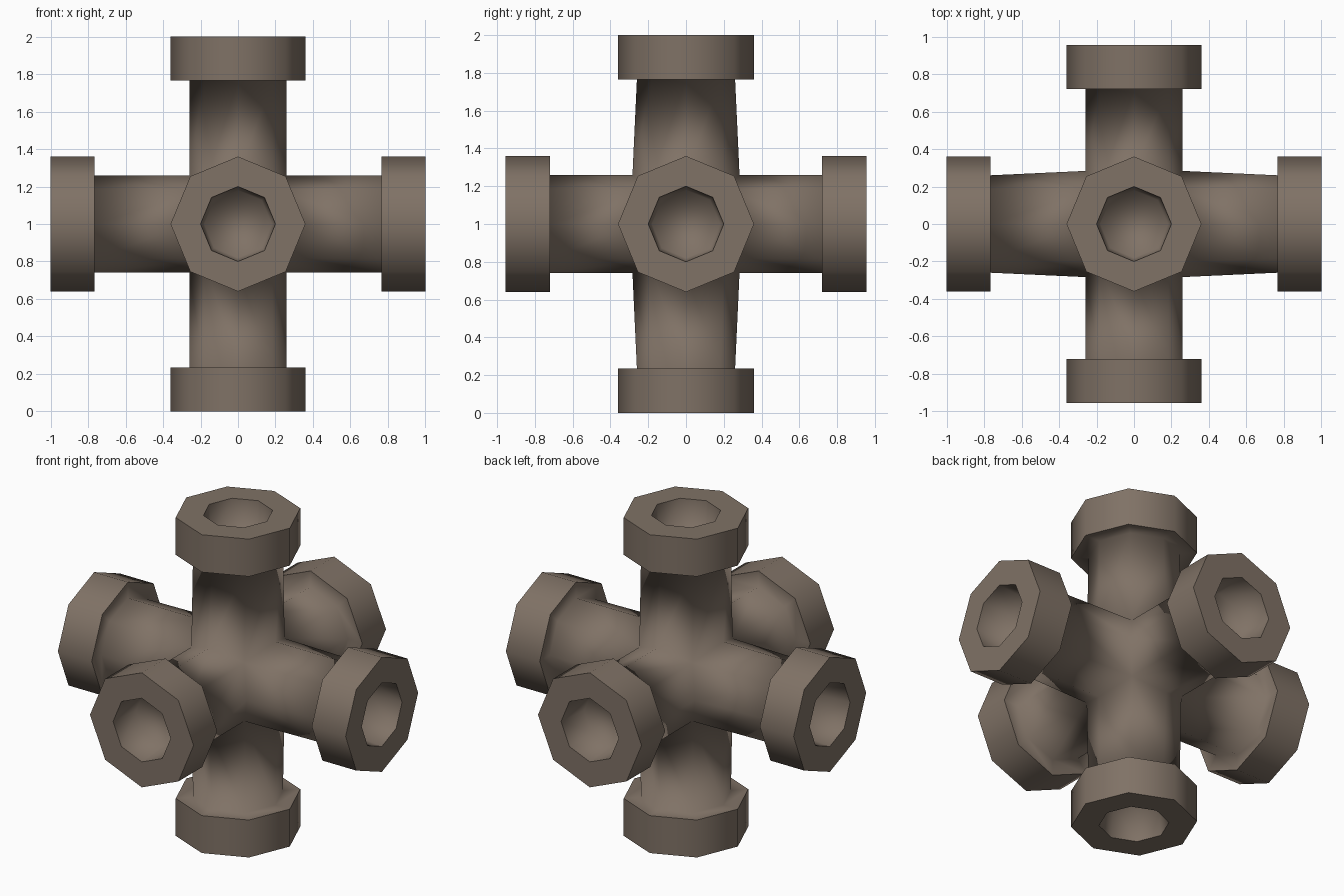
import bpy
import bmesh
from math import cos, sin, pi
from mathutils import Vector

cube = bpy.data.objects.get("Cube")
if cube:
    bpy.data.objects.remove(cube, do_unlink=True)

SIDES = 8
PIPE_R, FLANGE_R, HOLE_R = 0.26, 0.36, 0.2
FLANGE_LEN, HOLE_DEPTH = 0.235, 0.2
HUB_STRETCH = 1.09  # the hub is slightly deeper front to back

stone = bpy.data.materials.new("warm grey brown")
colour = (0.215, 0.168, 0.132, 1)
stone.diffuse_color = colour
stone.use_nodes = True
stone.node_tree.nodes["Principled BSDF"].inputs["Base Color"].default_value = colour

bm = bmesh.new()


def add_arm(axis, u, v, length):
    """One octagonal arm: mitred hub end, pipe, flange and blind hole."""
    def ring(radius, distance=None):
        verts = []
        for i in range(SIDES):
            a, b = (radius * f(2 * pi * i / SIDES) for f in (cos, sin))
            # the mitre makes neighbouring arms share their hub points
            d = max(abs(a), abs(b)) if distance is None else distance
            p = u * a + v * b + axis * d
            if distance is None:
                p.y *= HUB_STRETCH
            verts.append(bm.verts.new(p))
        return verts

    back = length - FLANGE_LEN
    hub, neck = ring(PIPE_R), ring(PIPE_R, back)
    rim_back, rim_front = ring(FLANGE_R, back), ring(FLANGE_R, length)
    mouth = ring(HOLE_R, length)
    floor = ring(HOLE_R * 0.9, length - HOLE_DEPTH)
    rings = [hub, neck, rim_back, rim_front, mouth, floor]
    for r0, r1 in zip(rings, rings[1:]):
        for i in range(SIDES):
            j = (i + 1) % SIDES
            bm.faces.new((r0[i], r0[j], r1[j], r1[i]))
    bm.faces.new(floor)

    # crisp flange and hole rims
    for r in (rim_back, rim_front, mouth):
        for i in range(SIDES):
            bm.edges.get((r[i], r[(i + 1) % SIDES])).smooth = False


X, Y, Z = Vector((1, 0, 0)), Vector((0, 1, 0)), Vector((0, 0, 1))
for sign in (-1, 1):
    add_arm(X * sign, Y, Z, 1.0)
    add_arm(Y * sign, Z, X, 0.955)
    add_arm(Z * sign, X, Y, 1.0)

# weld the arms together at the hub
bmesh.ops.remove_doubles(bm, verts=bm.verts, dist=0.001)
bmesh.ops.recalc_face_normals(bm, faces=bm.faces)
bmesh.ops.translate(bm, verts=bm.verts, vec=Z)
for face in bm.faces:
    face.smooth = True

mesh = bpy.data.meshes.new("six_way_pipe_joint")
bm.to_mesh(mesh)
bm.free()
mesh.materials.append(stone)
joint = bpy.data.objects.new("six_way_pipe_joint", mesh)
bpy.context.collection.objects.link(joint)
